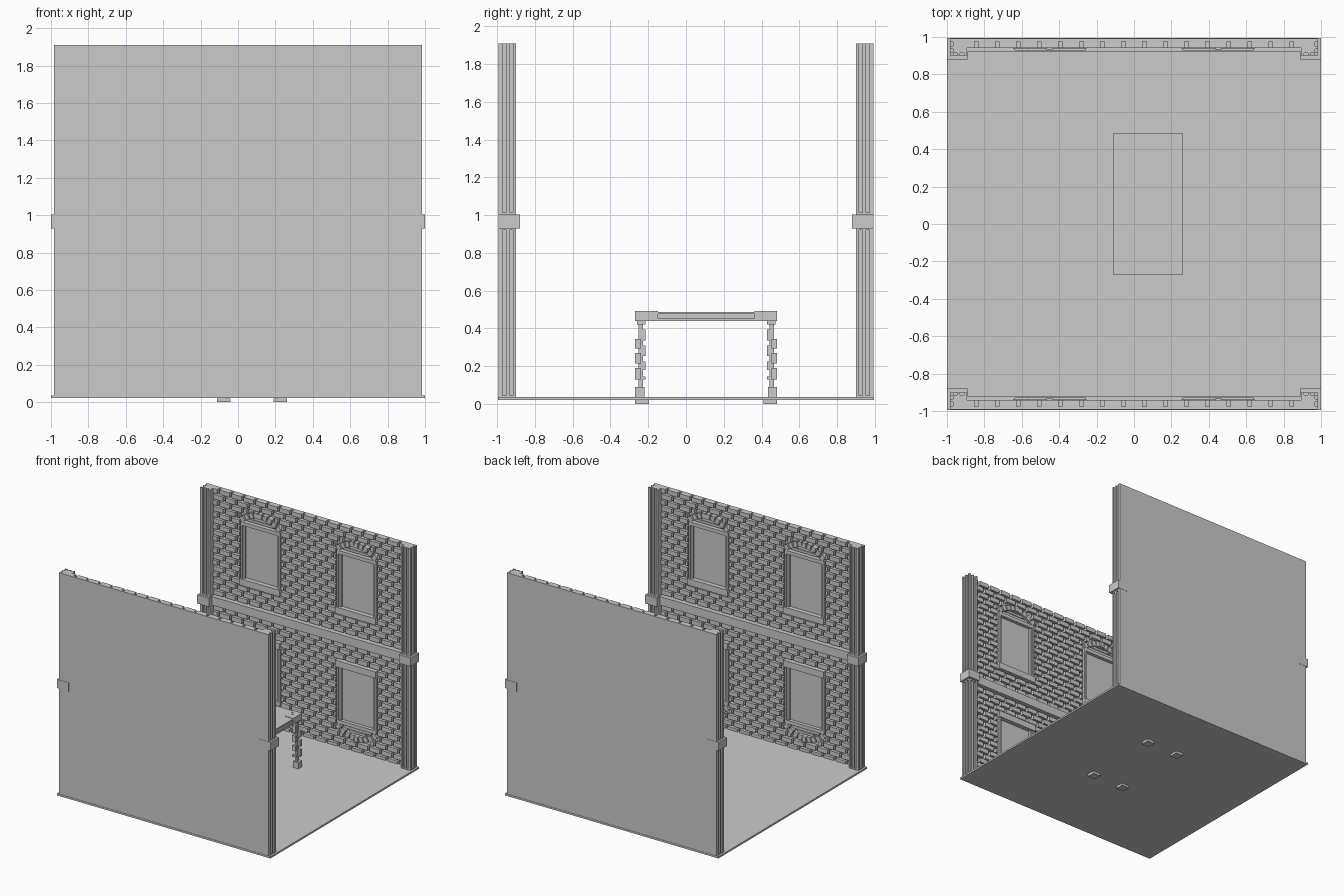
import bpy, bmesh, math
from mathutils import Matrix

if "Cube" in bpy.data.objects:
    bpy.data.objects.remove(bpy.data.objects["Cube"])

MID = 0.967          # height the two storeys mirror about
TOP = 1.91


class Part:
    """Collects boxes and prisms into one named mesh."""
    def __init__(self, name):
        self.name, self.bm = name, bmesh.new()

    def box(self, x0, x1, y0, y1, z0, z1, turn=0.0):
        m = Matrix.Translation(((x0 + x1) / 2, (y0 + y1) / 2, (z0 + z1) / 2))
        m = m @ Matrix.Rotation(turn, 4, 'Y')
        m = m @ Matrix.Diagonal((abs(x1 - x0), abs(y1 - y0), abs(z1 - z0), 1))
        bmesh.ops.create_cube(self.bm, size=1, matrix=m)

    def prism(self, pts, z0, z1):
        lo = [self.bm.verts.new((x, y, z0)) for x, y in pts]
        hi = [self.bm.verts.new((x, y, z1)) for x, y in pts]
        n = len(pts)
        self.bm.faces.new(lo)
        self.bm.faces.new(hi)
        for i in range(n):
            j = (i + 1) % n
            self.bm.faces.new((lo[i], lo[j], hi[j], hi[i]))

    def done(self):
        bmesh.ops.recalc_face_normals(self.bm, faces=self.bm.faces)
        me = bpy.data.meshes.new(self.name)
        self.bm.to_mesh(me)
        self.bm.free()
        bpy.context.collection.objects.link(bpy.data.objects.new(self.name, me))


def arch_z(dx):
    """Outer height of the window arch at a distance from its centre."""
    return 1.72 + 0.09 * (1 - (dx / 0.2) ** 2)


def brick_spans(a, b, z0, z1):
    """Split a brick where it meets a window or its arch."""
    spans = [(a, b)]
    if z1 < 1.16:
        return spans
    if z0 < 1.72:
        half = 0.195
    elif z0 < 1.805:
        half = 0.2 * math.sqrt((1.81 - z0) / 0.09)
    else:
        return spans
    for c in (-0.45, 0.45):
        cut = []
        for s, e in spans:
            cut += [(s, min(e, c - half)), (max(s, c + half), e)]
        spans = [(s, e) for s, e in cut if e - s > 0.012]
    return spans


# floor
floor = Part("floor")
floor.box(-1, 1, -0.995, 0.995, 0.022, 0.037)
floor.done()

for side, sy in (("front", -1), ("back", 1)):
    # plain wall slab
    wall = Part(side + "_wall")
    wall.box(-0.982, 0.982, sy * 0.975, sy * 0.992, 0.025, TOP)
    wall.done()

    # bricks, windows and arches of both storeys (the lower one is flipped)
    bricks = Part(side + "_bricks")
    windows = Part(side + "_windows")
    for flip in (False, True):
        def zz(z0, z1):
            return (2 * MID - z1, 2 * MID - z0) if flip else (z0, z1)

        rows, z_low = 18, 1.0
        pitch = (TOP - z_low) / rows
        for r in range(rows):
            z1 = TOP - r * pitch
            z0 = z1 - pitch + 0.013
            shift = 0.056 * (r % 2)
            for k in range(-9, 10):
                c = k * 0.1125 + shift
                a, b = max(c - 0.046, -0.9), min(c + 0.046, 0.9)
                if b - a < 0.01:
                    continue
                for s, e in brick_spans(a, b, z0, z1):
                    bricks.box(s, e, sy * 0.942, sy * 0.98, *zz(z0, z1))

        for c in (-0.45, 0.45):
            # pane, frame, sill and lintel
            windows.box(c - 0.17, c + 0.17, sy * 0.967, sy * 0.98, *zz(1.2, 1.69))
            for s in (-1, 1):
                windows.box(c + s * 0.15, c + s * 0.168, sy * 0.95, sy * 0.98, *zz(1.2, 1.69))
                windows.box(c + s * 0.168, c + s * 0.185, sy * 0.938, sy * 0.98, *zz(1.2, 1.69))
            windows.box(c - 0.19, c + 0.19, sy * 0.928, sy * 0.98, *zz(1.165, 1.22))
            windows.box(c - 0.185, c + 0.185, sy * 0.938, sy * 0.98, *zz(1.67, 1.7))
            # arch stones
            n = 9
            for i in range(n):
                dx = (i - (n - 1) / 2) * 0.042
                top = arch_z(dx)
                turn = math.atan(0.18 * dx / 0.04)
                extra = 0.006 if i == n // 2 else 0
                windows.box(c + dx - 0.018, c + dx + 0.018, sy * (0.938 - extra),
                            sy * 0.98, *zz(top - 0.045, top), turn=-turn if flip else turn)
            # infill between lintel and arch
            for w, a, b in ((0.13, 1.71, 1.73), (0.075, 1.735, 1.755)):
                windows.box(c - w, c + w, sy * 0.955, sy * 0.98, *zz(a, b))
    bricks.done()
    windows.done()

    # storey band with corner blocks
    band = Part(side + "_band")
    band.box(-0.9, 0.9, sy * 0.92, sy * 0.985, 0.93, 1.003)
    for sx in (-1, 1):
        band.box(sx * 0.89, sx * 1.0, sy * 0.88, sy * 0.994, 0.93, 1.003)
    band.done()

    # fluted corner pilasters
    pil = Part(side + "_pilasters")
    d = 0.015
    prof = [(0.894, 0.99), (0.894, 0.9), (0.91, 0.9), (0.91, 0.9 + d), (0.93, 0.9 + d),
            (0.93, 0.9), (0.944, 0.9), (0.944, 0.9 + d), (0.964, 0.9 + d), (0.964, 0.9),
            (0.984, 0.9), (0.984, 0.916), (0.984 - d, 0.916), (0.984 - d, 0.936),
            (0.984, 0.936), (0.984, 0.952), (0.984 - d, 0.952), (0.984 - d, 0.972),
            (0.984, 0.972), (0.984, 0.99)]
    for sx in (-1, 1):
        pts = [(sx * x, sy * y) for x, y in prof]
        pil.prism(pts, 0.045, 0.92)
        pil.prism(pts, 1.015, TOP)
        for z0, z1 in ((0.03, 0.045), (0.92, 0.932), (1.0, 1.015)):
            pil.box(sx * 0.894, sx * 0.984, sy * 0.9, sy * 0.99, z0, z1)
    pil.done()

# table: centre and half sizes
CX, CY, HX, HY = 0.075, 0.107, 0.187, 0.376
table = Part("table_top")
table.box(CX - HX + 0.008, CX + HX - 0.008, CY - HY + 0.008, CY + HY - 0.008, 0.44, 0.485)
for z0, z1 in ((0.44, 0.453), (0.477, 0.488)):      # rims round the apron
    table.box(CX - HX, CX + HX, CY - HY, CY + HY, z0, z1)
table.done()

legs = Part("table_legs")
corners = Part("table_corner_trim")
# height range and distance in from the table's outer corner
LEG = [(0.0, 0.02, 0.0, 0.072), (0.02, 0.09, 0.0, 0.05), (0.03, 0.44, 0.018, 0.04),
       (0.13, 0.145, 0.018, 0.055), (0.13, 0.19, 0.0, 0.03), (0.18, 0.225, 0.025, 0.055),
       (0.215, 0.27, 0.0, 0.03), (0.255, 0.31, 0.025, 0.055), (0.295, 0.345, 0.0, 0.03),
       (0.335, 0.395, 0.025, 0.055), (0.42, 0.44, 0.01, 0.055)]
TRIM = [(0.0, 0.08, 0.0, 0.03), (0.0, 0.035, 0.0, 0.12), (0.03, 0.055, 0.025, 0.06),
        (0.03, 0.075, 0.08, 0.12)]
for sx in (-1, 1):
    for sy in (-1, 1):
        ox, oy = CX + sx * HX, CY + sy * HY
        for z0, z1, a, b in LEG:
            legs.box(ox - sx * a, ox - sx * b, oy - sy * a, oy - sy * b, z0, z1)
        for a, b, c, e in TRIM:
            corners.box(ox - sx * a, ox - sx * b, oy - sy * c, oy - sy * e, 0.442, 0.492)
legs.done()
corners.done()
